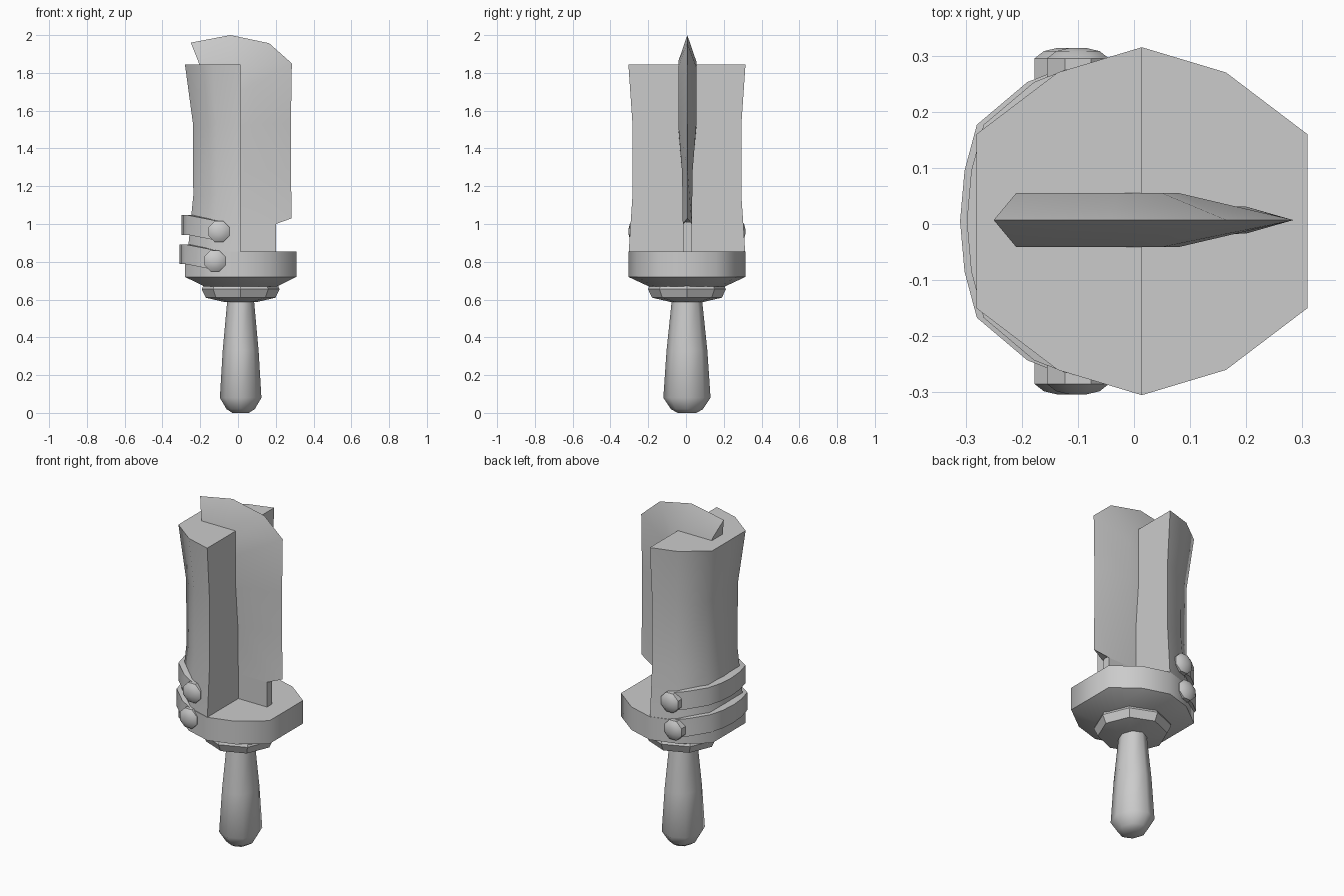
import bpy
import bmesh
from math import sin, cos, pi, radians

if "Cube" in bpy.data.objects:
    bpy.data.objects.remove(bpy.data.objects["Cube"])

CX, CY = 0.014, 0.005

steel = bpy.data.materials.new("plain_grey")
steel.use_nodes = True
GREY = (0.6, 0.6, 0.6, 1)
steel.diffuse_color = GREY
steel.node_tree.nodes["Principled BSDF"].inputs["Base Color"].default_value = GREY


def finish(name, bm, angle):
    bmesh.ops.recalc_face_normals(bm, faces=bm.faces)
    mesh = bpy.data.meshes.new(name)
    bm.to_mesh(mesh)
    bm.free()
    mesh.materials.append(steel)
    obj = bpy.data.objects.new(name, mesh)
    bpy.context.collection.objects.link(obj)
    bpy.ops.object.select_all(action="DESELECT")
    bpy.context.view_layer.objects.active = obj
    obj.select_set(True)
    bpy.ops.object.shade_smooth_by_angle(angle=radians(angle))
    return obj


def loft(name, rings, angle=50):
    """Skin closed rings of points and cap both ends."""
    bm = bmesh.new()
    loops = [[bm.verts.new(p) for p in ring] for ring in rings]
    n = len(loops[0])
    for a, b in zip(loops, loops[1:]):
        for i in range(n):
            j = (i + 1) % n
            bm.faces.new((a[i], a[j], b[j], b[i]))
    bm.faces.new(loops[0])
    bm.faces.new(loops[-1])
    return finish(name, bm, angle)


def octagon(r, z, sx=1.0):
    return [(CX + sx * r * cos(k * pi / 4), CY + r * sin(k * pi / 4), z) for k in range(8)]


# Handle and flange
loft("handle", [octagon(r, z, 0.88) for r, z in
                [(0.05, 0.0), (0.085, 0.02), (0.125, 0.08), (0.108, 0.33), (0.08, 0.6)]], 60)
loft("flange", [octagon(r, z) for r, z in
                [(0.09, 0.588), (0.185, 0.61), (0.206, 0.655), (0.195, 0.68)]], 40)

# Ten-sided outline shared by collar and body
QUARTER = [(0, 0.31), (-0.15, 0.265), (-0.295, 0.155)]
HALF = QUARTER + [(x, -y) for x, y in reversed(QUARTER)]
FULL = HALF + [(-x, y) for x, y in reversed(HALF[1:-1])]


def section(outline, sx, sy, z):
    return [(CX + sx * x, CY + sy * y, z) for x, y in outline]


loft("collar", [section(FULL, s, s, z) for s, z in
                [(0.64, 0.668), (1, 0.72), (1, 0.855)]], 62)
loft("half_body", [section(HALF, sx, sy, z) for sx, sy, z in
                   [(0.95, 0.995, 0.85), (0.85, 0.93, 1.15),
                    (0.855, 0.93, 1.53), (1, 1, 1.845)]], 60)

# Blade: edge (x, z), shoulder (x, z, half thickness), core (x, z)
BLADE = [
    ((-0.25, 1.96), (-0.21, 1.86, 0.048), (-0.19, 1.78)),
    ((-0.04, 2.0), (-0.03, 1.86, 0.048), (-0.1, 1.7)),
    ((0.165, 1.957), (0.05, 1.83, 0.048), (-0.05, 1.65)),
    ((0.285, 1.85), (0.08, 1.74, 0.048), (-0.05, 1.6)),
    ((0.28, 1.53), (0.08, 1.53, 0.048), (-0.05, 1.5)),
    ((0.28, 1.3), (0.06, 1.28, 0.028), (-0.05, 1.28)),
    ((0.284, 1.03), (0.2, 1.0, 0.024), (-0.05, 1.0)),
]
BY = 0.007
bm = bmesh.new()
rows = []
for edge, shoulder, core in BLADE:
    (ex, ez), (sx, sz, t), (kx, kz) = edge, shoulder, core
    rows.append([bm.verts.new(p) for p in
                 [(kx, BY - t, kz), (sx, BY - t, sz), (ex, BY, ez),
                  (sx, BY + t, sz), (kx, BY + t, kz)]])
for a, b in zip(rows, rows[1:]):
    for i in range(4):
        bm.faces.new((a[i], a[i + 1], b[i + 1], b[i]))
bm.faces.new(rows[0])
bm.faces.new(rows[-1])
finish("blade", bm, 45)

# Tang below the blade
loft("tang", [[(x, y, z) for x, y in
               [(-0.05, BY - 0.024), (0.2, BY - 0.024), (0.2, BY + 0.024), (-0.05, BY + 0.024)]]
              for z in (0.84, 1.01)], 30)

# Straps around the closed side, dropping towards their bolts
SIDE = [(-0.1, 0.283), (-0.19, 0.248), (-0.28, 0.172), (-0.302, 0.09), (-0.31, 0)]
PATH = SIDE + [(x, -y) for x, y in reversed(SIDE[:-1])]


def strap(name, z_bolt, z_back, shift):
    rings = []
    for x, y in PATH:
        drop = min(1, (x + 0.28) / 0.18) if x > -0.28 else 0
        z = z_back + (z_bolt - z_back) * drop
        ix, iy = x * 0.85, y * 0.85
        rings.append([(px + shift, CY + py, z + h) for px, py, h in
                      [(x, y, -0.052), (x, y, 0.052), (ix, iy, 0.052), (ix, iy, -0.052)]])
    loft(name, rings, 50)


def bolt(name, x, z, side):
    loft(name, [[(x + r * cos((k + 0.5) * pi / 4), CY + side * y, z + r * sin((k + 0.5) * pi / 4))
                 for k in range(8)]
                for r, y in [(0.06, 0.2), (0.06, 0.29), (0.042, 0.303), (0.015, 0.309)]], 40)


for label, bx, bz, back, shift in [("upper", -0.1, 0.96, 0.995, 0.012),
                                   ("lower", -0.122, 0.805, 0.84, 0.0)]:
    strap(label + "_strap", bz, back, shift)
    for side_name, side in (("front", -1), ("back", 1)):
        bolt(label + "_bolt_" + side_name, bx, bz, side)
